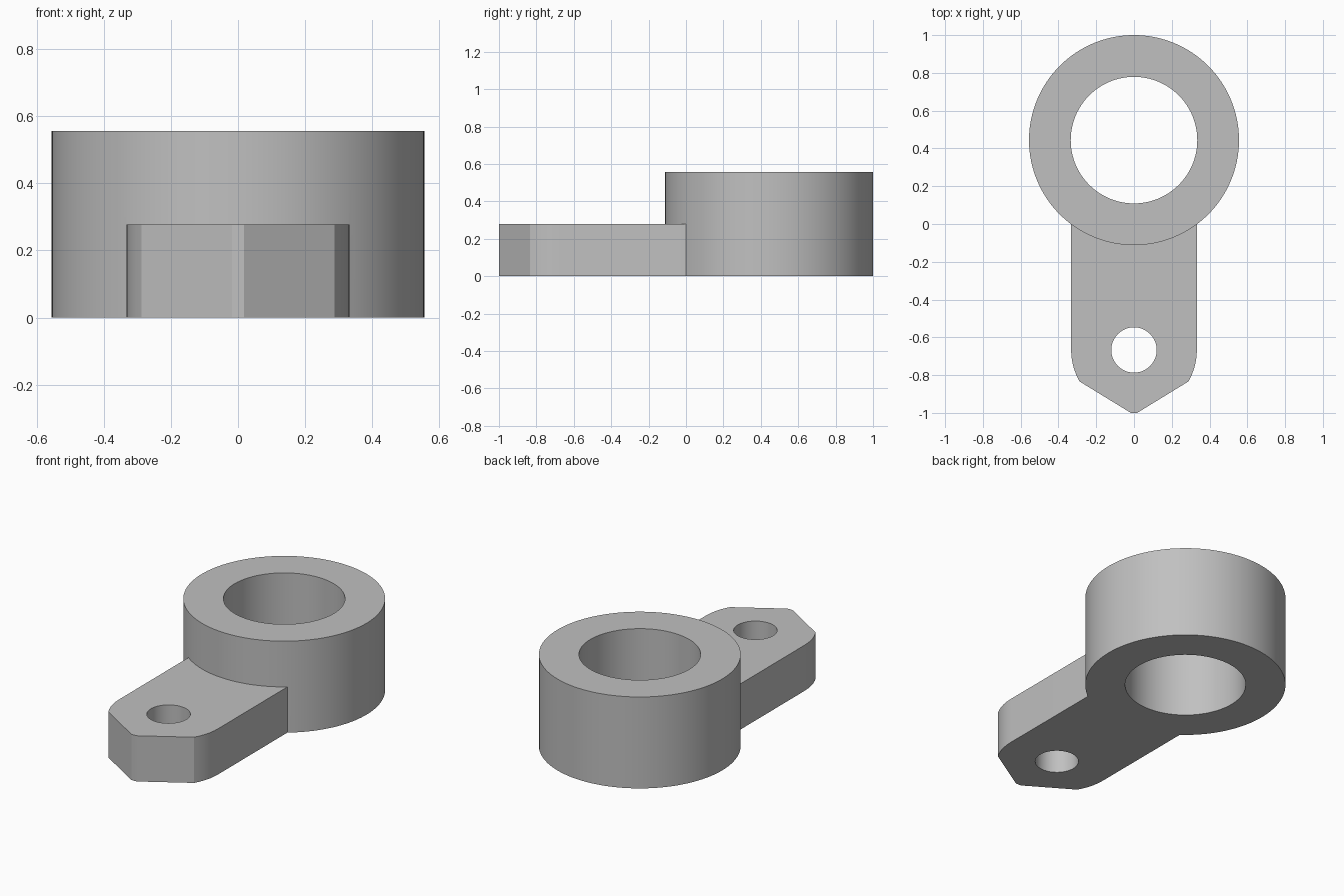
import bpy
import bmesh
from math import cos, sin, radians, pi

if "Cube" in bpy.data.objects:
    bpy.data.objects.remove(bpy.data.objects["Cube"], do_unlink=True)

RING_Y, RING_R, BORE_R, RING_H = 0.444, 0.556, 0.335, 0.556
EYE_Y, EYE_R, ARM_W, ARM_H = -0.667, 0.12, 0.333, 0.278

grey = bpy.data.materials.new("plain grey")
grey.use_nodes = True
colour = (0.53, 0.53, 0.53, 1)
grey.diffuse_color = colour
grey.node_tree.nodes["Principled BSDF"].inputs["Base Color"].default_value = colour


def prism(name, outline, bottom, top):
    """Extrude a flat outline straight up."""
    bm = bmesh.new()
    face = bm.faces.new([bm.verts.new((x, y, bottom)) for x, y in outline])
    lifted = bmesh.ops.extrude_face_region(bm, geom=[face])["geom"]
    bmesh.ops.translate(bm, vec=(0, 0, top - bottom),
                        verts=[v for v in lifted if isinstance(v, bmesh.types.BMVert)])
    bmesh.ops.recalc_face_normals(bm, faces=bm.faces)
    mesh = bpy.data.meshes.new(name)
    bm.to_mesh(mesh)
    bm.free()
    mesh.materials.append(grey)
    obj = bpy.data.objects.new(name, mesh)
    bpy.context.collection.objects.link(obj)
    return obj


def circle(y, radius, count):
    return [(radius * cos(2 * pi * i / count), y + radius * sin(2 * pi * i / count))
            for i in range(count)]


def combine(target, tool, operation):
    """Apply a boolean and discard the tool."""
    tool.hide_render = True
    mod = target.modifiers.new(operation.lower(), "BOOLEAN")
    mod.operation, mod.object, mod.solver = operation, tool, "EXACT"
    bpy.context.view_layer.objects.active = target
    bpy.ops.object.modifier_apply(modifier=mod.name)
    bpy.data.objects.remove(tool, do_unlink=True)


# Arm: straight sides, short rounded shoulders and a blunt pointed tip
angles = [0, -6, -12, -18, -24, -30, -87, -90]
right_side = [(ARM_W * cos(radians(a)), EYE_Y + ARM_W * sin(radians(a))) for a in angles]
left_side = [(-x, y) for x, y in reversed(right_side[:-1])]
arm_outline = [(ARM_W, RING_Y)] + right_side + left_side + [(-ARM_W, RING_Y)]
arm = prism("arm", arm_outline, 0, ARM_H)

# Ring body joined to the arm, then both holes bored through
bracket = prism("ring_bracket", circle(RING_Y, RING_R, 128), 0, RING_H)
combine(bracket, arm, "UNION")
for y, radius, count in ((RING_Y, BORE_R, 96), (EYE_Y, EYE_R, 64)):
    combine(bracket, prism("bore_cutter", circle(y, radius, count), -0.1, 0.7), "DIFFERENCE")

# Smooth curved walls with crisp rims
bpy.ops.object.select_all(action="DESELECT")
bracket.select_set(True)
bpy.context.view_layer.objects.active = bracket
bpy.ops.object.shade_smooth_by_angle(angle=radians(25))
